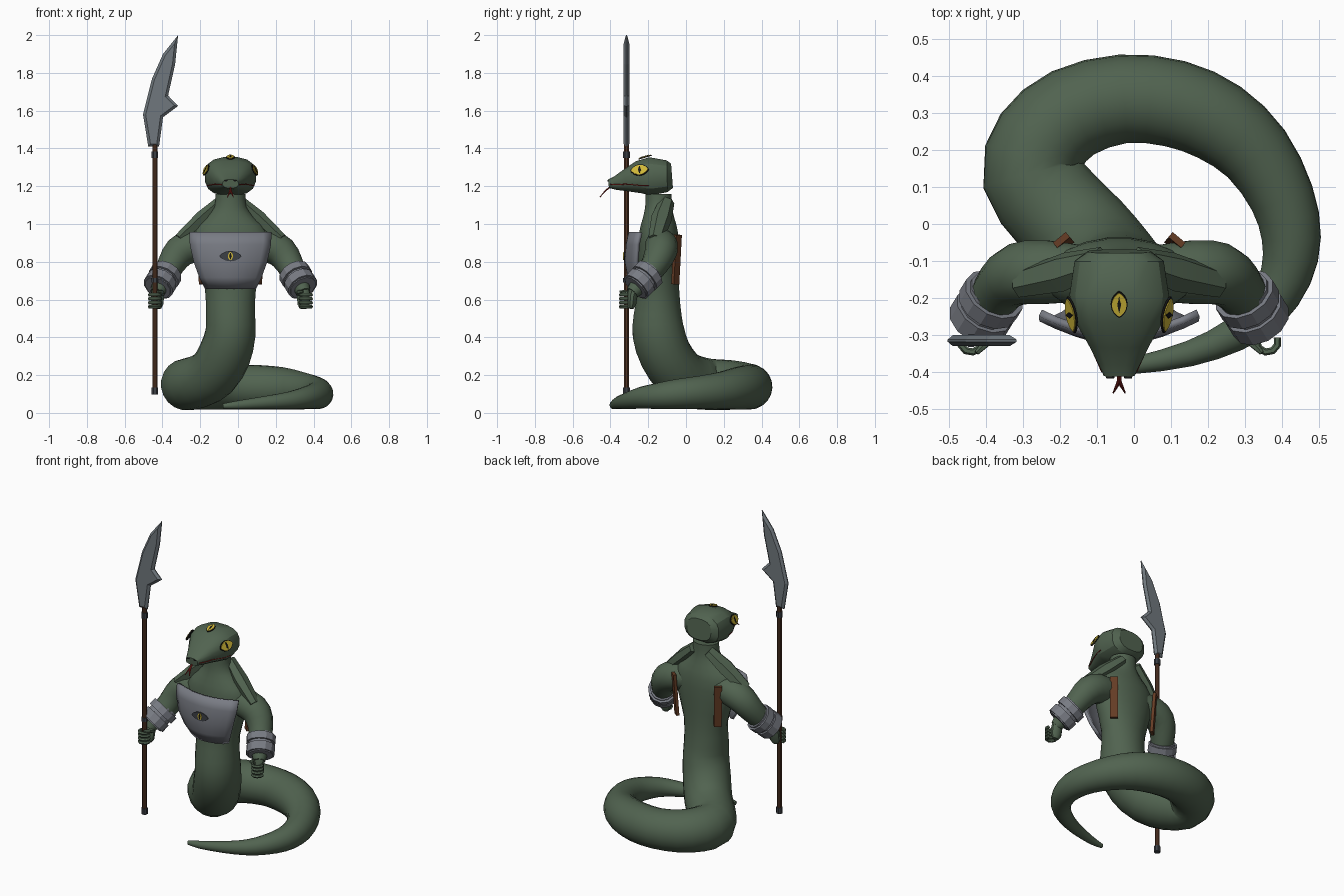
import bpy, bmesh, math
from mathutils import Vector, Matrix
from mathutils.bvhtree import BVHTree

cube = bpy.data.objects.get("Cube")
if cube:
    bpy.data.objects.remove(cube)

CX = -0.04  # centre line of the upper body


def material(name, r, g, b):
    m = bpy.data.materials.new(name)
    m.use_nodes = True
    m.diffuse_color = (r, g, b, 1)
    m.node_tree.nodes["Principled BSDF"].inputs["Base Color"].default_value = (r, g, b, 1)
    return m


GREEN = material("scale_green", .082, .125, .08)
ARMOR = material("armor_grey", .19, .20, .23)
STEEL = material("blade_steel", .16, .185, .205)
IRON = material("dark_iron", .045, .05, .06)
WOOD = material("shaft_wood", .085, .035, .018)
LEATHER = material("strap_leather", .13, .045, .018)
YELLOW = material("eye_yellow", .62, .47, .04)
BLACK = material("pupil_black", .008, .008, .008)
RED = material("tongue_red", .2, .015, .012)


def finish(bm, name, mat, angle=35):
    bmesh.ops.recalc_face_normals(bm, faces=bm.faces[:])
    mesh = bpy.data.meshes.new(name)
    bm.to_mesh(mesh)
    bm.free()
    mesh.materials.append(mat)
    if angle:
        mesh.shade_smooth()
        mesh.set_sharp_from_angle(angle=math.radians(angle))
    obj = bpy.data.objects.new(name, mesh)
    bpy.context.collection.objects.link(obj)
    return obj


def refine(stations, steps):
    """Pass a smooth curve through the stations."""
    rows = [Vector(s) for s in stations]
    result = []
    for i in range(len(rows) - 1):
        a, b, c, d = rows[max(i - 1, 0)], rows[i], rows[i + 1], rows[min(i + 2, len(rows) - 1)]
        for k in range(steps):
            t = k / steps
            result.append(b + (c - a) * (t / 2) + (a * 2 - b * 5 + c * 4 - d) * (t * t / 2)
                          + (b * 3 - a - c * 3 + d) * (t ** 3 / 2))
    return result + [rows[-1]]


def loft(name, stations, mat, sides=12, steps=1, side=(1, 0, 0), power=1, angle=35):
    """Skin elliptical rings; a station is x, y, z, side radius, other radius."""
    rows = refine(stations, steps)
    centres = [Vector(r[:3]) for r in rows]
    side = Vector(side)
    bm = bmesh.new()
    rings = []
    for i, row in enumerate(rows):
        tangent = (centres[min(i + 1, len(rows) - 1)] - centres[max(i - 1, 0)]).normalized()
        side = (side - tangent * side.dot(tangent)).normalized()
        other = tangent.cross(side)
        ring = []
        for k in range(sides):
            a = math.tau * (k + .5) / sides
            u, v = [math.copysign(abs(w) ** power, w) for w in (math.cos(a), math.sin(a))]
            ring.append(bm.verts.new(centres[i] + side * u * row[3] + other * v * row[4]))
        rings.append(ring)
    for p, q in zip(rings, rings[1:]):
        for k in range(sides):
            n = (k + 1) % sides
            bm.faces.new((p[k], p[n], q[n], q[k]))
    bm.faces.new(rings[0])
    bm.faces.new(rings[-1])
    return finish(bm, name, mat, angle)


def rod(name, start, end, radius, mat, sides=12, angle=35):
    return loft(name, [(*start, radius, radius), (*end, radius, radius)], mat, sides, angle=angle)


def plate(name, outline, centre, normal, along, mat, thick=.005):
    """Thin plate with its outline's first axis laid along a direction."""
    n = Vector(normal).normalized()
    u = Vector(along)
    u = (u - n * u.dot(n)).normalized()
    v = n.cross(u)
    bm = bmesh.new()
    face = bm.faces.new([bm.verts.new(Vector(centre) + u * a + v * b) for a, b in outline])
    top = bmesh.ops.extrude_face_region(bm, geom=[face])["geom"]
    bmesh.ops.translate(bm, verts=[g for g in top if isinstance(g, bmesh.types.BMVert)], vec=n * thick)
    return finish(bm, name, mat, 0)


def almond(length, height):
    turns = [math.tau * k / 16 for k in range(16)]
    return [(length * math.cos(a), height * math.sin(a) * abs(math.sin(a)) ** .5) for a in turns]


def eye(name, centre, normal, along, length, height, rim, white, slit_up):
    n = Vector(normal).normalized()
    c = Vector(centre)
    plate(name + "_rim", almond(length * 1.12, height * 1.15), c, n, along, rim)
    plate(name + "_iris", almond(length, height) if white else almond(height * .6, height * .9),
          c + n * .003, n, along, YELLOW)
    w, h = (height * .3, height * .85) if slit_up else (length * .7, height * .25)
    plate(name + "_pupil", [(w, 0), (0, h), (-w, 0), (0, -h)], c + n * .005, n, along, BLACK)


# Neck, torso and coiled tail in one tapering body
upper = [(1.16, .08, .07), (1.09, .085, .072), (1.03, .13, .085), (.95, .2, .105),
         (.82, .185, .11), (.66, .137, .11)]
body = [(CX, -.145, z, rx, ry) for z, rx, ry in upper]
body += [(CX, -.15, .52, .132, .128), (CX, -.145, .42, .134, .14)]
coil = [(-.07, -.11, .31, .14), (-.13, -.04, .21, .14), (-.21, .04, .165, .14),
        (-.275, .13, .15, .137), (-.25, .225, .148, .132), (-.165, .3, .143, .126),
        (-.03, .338, .138, .12), (.11, .325, .135, .118), (.23, .275, .13, .112),
        (.33, .19, .118, .1), (.4, .07, .108, .088), (.425, -.04, .1, .08),
        (.41, -.14, .09, .07), (.355, -.235, .08, .058), (.27, -.3, .066, .046),
        (.15, -.35, .055, .035), (0, -.382, .042, .023), (-.08, -.385, .036, .013)]
body += [(x, y, z, r, r) for x, y, z, r in coil]
loft("body_and_tail", body, GREEN, sides=20, steps=2)

# Head, tapering to a blunt snout: y, half width, top, bottom
head_rows = [(-.074, .085, 1.32, 1.19), (-.1, .122, 1.338, 1.168), (-.19, .136, 1.355, 1.15),
             (-.25, .126, 1.335, 1.16), (-.32, .085, 1.288, 1.17), (-.375, .058, 1.252, 1.18),
             (-.41, .042, 1.236, 1.19)]
head = loft("head", [(CX, y, (t + b) / 2, w, (t - b) / 2) for y, w, t, b in head_rows],
            GREEN, sides=16, power=.75, angle=28)
skin = BVHTree.FromPolygons([v.co for v in head.data.vertices],
                            [p.vertices[:] for p in head.data.polygons])


def on_head(x, y, z):
    return skin.find_nearest(Vector((x, y, z)))[:2]


spot, out = on_head(CX, -.225, 1.38)
eye("brow_eye", spot + out * .004, out, (0, 1, 0), .033, .02, BLACK, True, False)

for s, label in ((1, "left"), (-1, "right")):
    def place(d, y, z):
        return (CX + s * d, y, z)

    # Face details
    spot, out = on_head(*place(.15, -.25, 1.295))
    eye(label + "_eye", spot + out * .005, out, (0, 1, 0), .045, .028, BLACK, True, True)
    spot, out = on_head(*place(.024, -.43, 1.228))
    plate(label + "_nostril", almond(.011, .004), spot, out, (1, 0, 0), BLACK)
    lip = []
    for k in range(9):
        spot, out = on_head(*place(.15 - .011 * k, -.2 - .026 * k, 1.193 + .002 * k))
        lip.append((*spot, .003, .003))
    loft(label + "_mouth_line", lip, RED, sides=6)
    loft(label + "_tongue_fork", [(CX, -.395, 1.2, .007, .004), (CX, -.425, 1.178, .007, .004),
                                  (*place(.016, -.456, 1.142), .002, .002)], RED, sides=6)

    # Shoulder muscle, arm and wrist
    loft(label + "_neck_muscle", [(*place(.05, -.1, 1.12), .03, .04),
                                  (*place(.15, -.13, 1.03), .04, .055),
                                  (*place(.27, -.16, .92), .03, .04)], GREEN, sides=6, angle=20)
    arm = [(.08, -.135, .9, .075), (.2, -.13, .885, .088), (.27, -.135, .85, .085),
           (.315, -.165, .785, .073), (.355, -.225, .705, .06), (.39, -.285, .635, .035)]
    loft(label + "_arm", [(*place(d, y, z), r, r) for d, y, z, r in arm], GREEN,
         sides=14, steps=2, side=(0, 1, 0))

    # Banded bracer
    start, end = Vector(place(.333, -.183, .748)), Vector(place(.385, -.268, .662))
    for i, (a, b, r) in enumerate([(0, 1, .073), (.08, .42, .086), (.55, .95, .084)]):
        rod(f"{label}_bracer_band_{i}", start.lerp(end, a), start.lerp(end, b), r, ARMOR, angle=0)

    # Fist with curled fingers
    loft(label + "_palm", [(*place(.39, -.275, .655), .028, .028), (*place(.385, -.285, .62), .036, .028),
                           (*place(.388, -.288, .575), .034, .024), (*place(.39, -.292, .552), .02, .014)],
         GREEN, sides=10)
    for i in range(4):
        curl = []
        for k in range(7):
            a = math.radians(20 - 40 * k)
            curl.append((*place(.4 + .029 * math.cos(a), -.317 + .029 * math.sin(a), .625 - .021 * i), .01, .01))
        loft(f"{label}_finger_{i}", curl, GREEN, sides=6, side=(0, 0, 1))
    loft(label + "_thumb", [(*place(.36, -.29, .63), .014, .014), (*place(.362, -.325, .638), .012, .012),
                            (*place(.385, -.348, .642), .007, .007)], GREEN, sides=6)

    # Back strap
    bm = bmesh.new()
    turn = Matrix.Rotation(s * math.radians(-40), 4, "Z") @ Matrix.Rotation(math.radians(-4), 4, "X")
    bmesh.ops.create_cube(bm, size=1, matrix=Matrix.Translation(place(.15, -.05, .812)) @ turn
                          @ Matrix.Diagonal((.045, .018, .262, 1)))
    finish(bm, label + "_back_strap", LEATHER, 0)

# Curved breastplate: height, half width, front
bm = bmesh.new()
grid = []
for z, half, front in [(.955, .213, -.295), (.89, .211, -.309), (.8, .19, -.315),
                       (.72, .16, -.3), (.66, .13, -.278)]:
    cols = [k / 5 for k in range(-5, 6)]
    grid.append([bm.verts.new((CX + half * u, front + .055 * u * u, z)) for u in cols])
for p, q in zip(grid, grid[1:]):
    for k in range(len(p) - 1):
        bm.faces.new((p[k], p[k + 1], q[k + 1], q[k]))
chest = finish(bm, "breastplate", ARMOR, 20)
solid = chest.modifiers.new("thickness", "SOLIDIFY")
solid.thickness = .02
solid.offset = 0
eye("chest_emblem", (CX, -.324, .83), (0, -1, 0), (1, 0, 0), .052, .024, IRON, False, True)

# Polearm shaft with collars
SX, SY = -.44, -.315
rod("shaft", (SX, SY, .11), (SX, SY, 1.42), .014, WOOD, 8)
for name, low, high in (("butt_cap", .098, .135), ("upper_collar", 1.35, 1.385), ("grip_collar", .69, .715)):
    rod(name, (SX, SY, low), (SX, SY, high), .019, IRON, 8, 0)

# Hooked blade with bevelled edges
outline = [(-.475, 1.41), (-.503, 1.58), (-.455, 1.77), (-.397, 1.9), (-.317, 2.0),
           (-.333, 1.845), (-.37, 1.68), (-.317, 1.625), (-.397, 1.565), (-.418, 1.41)]
bm = bmesh.new()
edge = bm.faces.new([bm.verts.new((x, SY - .003, z)) for x, z in outline])
back = bmesh.ops.extrude_face_region(bm, geom=[edge])["geom"]
bmesh.ops.translate(bm, verts=[g for g in back if isinstance(g, bmesh.types.BMVert)], vec=(0, .006, 0))
bmesh.ops.recalc_face_normals(bm, faces=bm.faces[:])
broad = [f for f in bm.faces if len(f.verts) > 4]
bmesh.ops.inset_individual(bm, faces=broad, thickness=.014, depth=.012, use_even_offset=True)
finish(bm, "blade", STEEL, 0)
